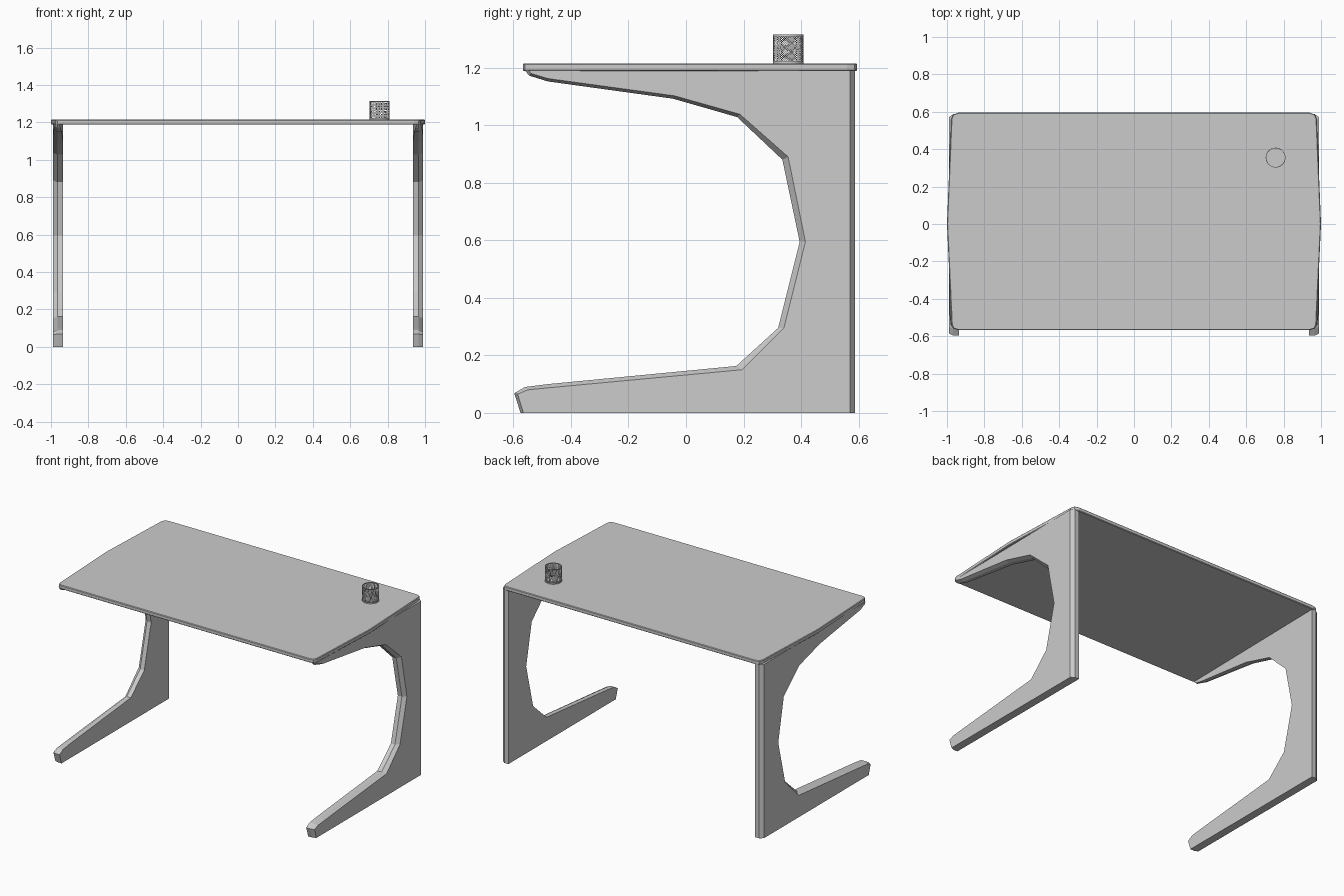
import bpy, bmesh
from math import sin, cos, pi

if "Cube" in bpy.data.objects:
    bpy.data.objects.remove(bpy.data.objects["Cube"])


def finish(name, bm):
    bmesh.ops.recalc_face_normals(bm, faces=bm.faces)
    me = bpy.data.meshes.new(name)
    bm.to_mesh(me)
    bm.free()
    ob = bpy.data.objects.new(name, me)
    bpy.context.collection.objects.link(ob)
    return ob


def loft(name, loops):
    """Skin closed loops of equal length and cap both ends."""
    bm = bmesh.new()
    rows = [[bm.verts.new(p) for p in loop] for loop in loops]
    n = len(rows[0])
    for a, b in zip(rows, rows[1:]):
        for i in range(n):
            j = (i + 1) % n
            bm.faces.new((a[i], a[j], b[j], b[i]))
    bm.faces.new(rows[0])
    bm.faces.new(rows[-1])
    return finish(name, bm)


# Tabletop: gently bowed sides, clipped corners, thin edge bevel
half = [(0.94, -0.567), (0.965, -0.56), (0.975, -0.54), (1.0, 0.0),
        (0.977, 0.56), (0.968, 0.585), (0.94, 0.595)]
outline = half + [(-x, y) for x, y in reversed(half)]
top = loft("tabletop", [[(x, y, z) for x, y in outline] for z in (1.188, 1.215)])
bev = top.modifiers.new("edge", 'BEVEL')
bev.width = 0.004
bev.segments = 1
bev.limit_method = 'ANGLE'
bev.angle_limit = 1.0

# C-shaped side panels: straight inner half, outer half sloped back at the rim
inner = [(0.588, 0), (-0.575, 0), (-0.597, 0.068), (-0.56, 0.09), (-0.48, 0.10),
         (0.175, 0.163), (0.32, 0.295), (0.395, 0.595), (0.335, 0.88),
         (0.178, 1.028), (-0.045, 1.092), (-0.48, 1.152), (-0.545, 1.172),
         (-0.56, 1.19), (0.588, 1.19)]
outer = [(0.57, 0), (-0.565, 0), (-0.585, 0.065), (-0.55, 0.08), (-0.48, 0.087),
         (0.195, 0.15), (0.34, 0.295), (0.415, 0.595), (0.355, 0.89),
         (0.187, 1.038), (-0.04, 1.102), (-0.48, 1.162), (-0.54, 1.18),
         (-0.545, 1.19), (0.57, 1.19)]
in_x = [0.935] * 11 + [0.942, 0.95, 0.952, 0.935]
out_x = [0.99] * 11 + [0.986, 0.98, 0.978, 0.99]
panel = loft("side_panels", [
    [(x, y, z) for x, (y, z) in zip(in_x, inner)],
    [(0.966, y, z) for y, z in inner],
    [(x, y, z) for x, (y, z) in zip(out_x, outer)]])
panel.modifiers.new("mirror", 'MIRROR')

# Pencil cup on the desk: solid rims and base, woven wire wall
CX, CY, R, Z0, H = 0.757, 0.355, 0.052, 1.215, 0.10


def ring(r, z, n=32):
    return [(CX + r * cos(2 * pi * i / n), CY + r * sin(2 * pi * i / n), z)
            for i in range(n)]


def band(name, z0, z1):
    ro, ri = R + 0.001, R - 0.002
    bm = bmesh.new()
    rows = [[bm.verts.new(p) for p in ring(r, z)]
            for r, z in ((ro, z0), (ro, z1), (ri, z1), (ri, z0))]
    for k in range(4):
        a, b = rows[k], rows[(k + 1) % 4]
        for i in range(32):
            j = (i + 1) % 32
            bm.faces.new((a[i], a[j], b[j], b[i]))
    return finish(name, bm)


band("cup_top_rim", Z0 + H - 0.006, Z0 + H)
band("cup_bottom_rim", Z0, Z0 + 0.008)
loft("cup_base", [ring(R - 0.002, Z0), ring(R - 0.002, Z0 + 0.003)])

N, ROWS = 48, 28
bm = bmesh.new()
grid = []
for j in range(ROWS + 1):
    z = Z0 + 0.004 + (H - 0.008) * j / ROWS
    angles = [2 * pi * (i + 0.5 * (j % 2)) / N for i in range(N)]
    grid.append([bm.verts.new((CX + R * cos(a), CY + R * sin(a), z)) for a in angles])
for j in range(ROWS - 1):
    for i in range(N):
        s = j % 2
        bm.faces.new((grid[j][i], grid[j + 1][(i + s) % N],
                      grid[j + 2][i], grid[j + 1][(i + s - 1) % N]))
wall = finish("cup_mesh_wall", bm)
wire = wall.modifiers.new("wires", 'WIREFRAME')
wire.thickness = 0.0016
